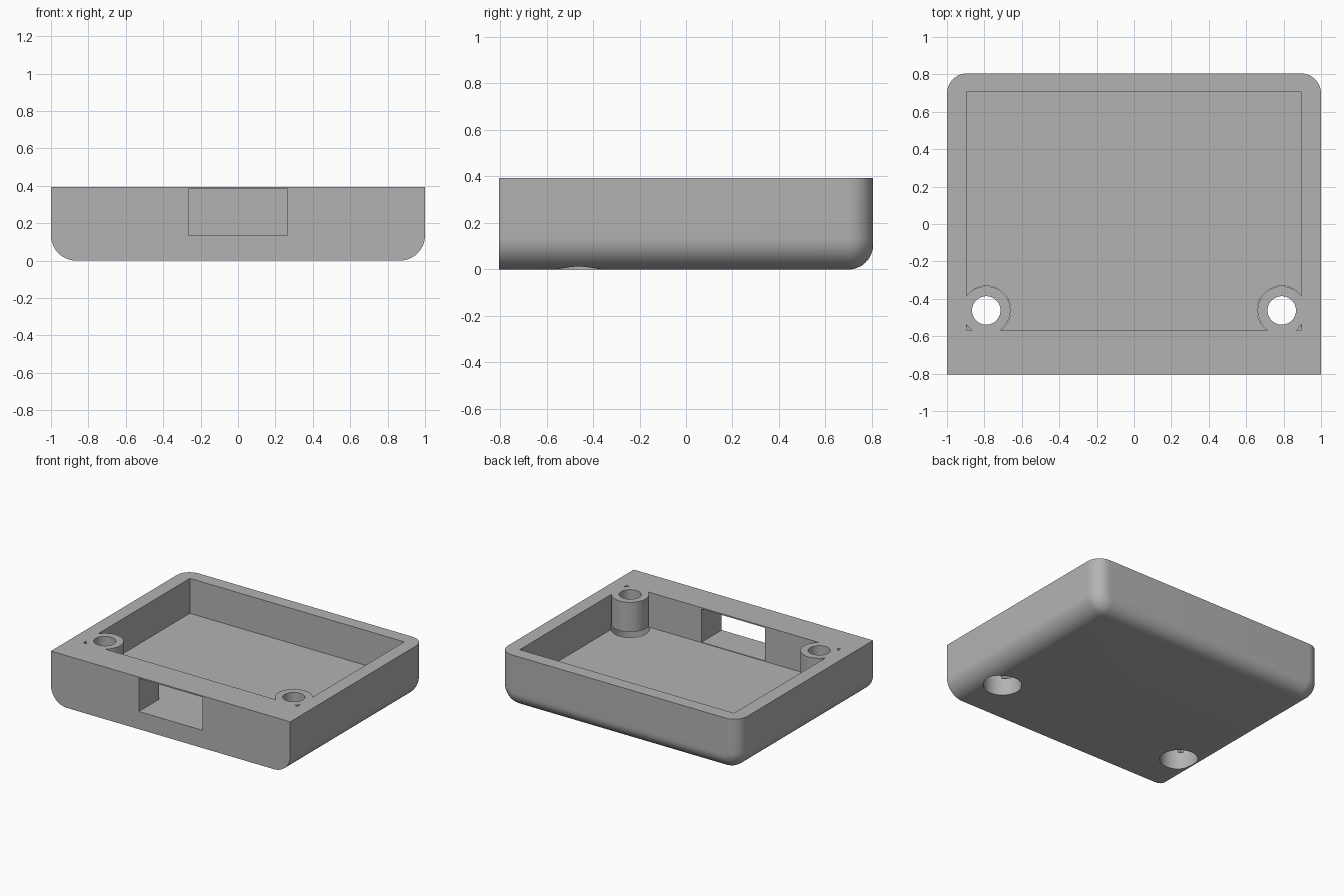
import bpy, bmesh
from math import sin, cos, pi, radians
from mathutils import Matrix

if "Cube" in bpy.data.objects:
    bpy.data.objects.remove(bpy.data.objects["Cube"])

HALF_X, HALF_Y, HEIGHT = 1.0, 0.805, 0.394
SIDE_R, BACK_R = 0.135, 0.107
FLOOR = 0.13
POST_X, POST_Y, POST_R = 0.79, -0.462, 0.129

grey = bpy.data.materials.new("plain grey")
grey.use_nodes = True
COLOUR = (0.45, 0.45, 0.45, 1)
grey.diffuse_color = COLOUR
grey.node_tree.nodes["Principled BSDF"].inputs["Base Color"].default_value = COLOUR


def make(name, bm):
    bmesh.ops.recalc_face_normals(bm, faces=bm.faces)
    mesh = bpy.data.meshes.new(name)
    bm.to_mesh(mesh)
    bm.free()
    mesh.materials.append(grey)
    obj = bpy.data.objects.new(name, mesh)
    bpy.context.collection.objects.link(obj)
    return obj


def box(name, lo, hi):
    bm = bmesh.new()
    bmesh.ops.create_cube(bm, size=1)
    for v in bm.verts:
        v.co = [a + (c + 0.5) * (b - a) for a, b, c in zip(lo, hi, v.co)]
    return make(name, bm)


def cylinder(name, x, radius, lo, hi):
    bm = bmesh.new()
    bmesh.ops.create_cone(bm, cap_ends=True, segments=64, radius1=radius,
                          radius2=radius, depth=hi - lo,
                          matrix=Matrix.Translation((x, POST_Y, (lo + hi) / 2)))
    return make(name, bm)


def subtract(target, cutter):
    cutter.hide_render = True
    mod = target.modifiers.new("cut", 'BOOLEAN')
    mod.operation, mod.solver, mod.object = 'DIFFERENCE', 'EXACT', cutter
    bpy.context.view_layer.objects.active = target
    bpy.ops.object.modifier_apply(modifier=mod.name)
    bpy.data.objects.remove(cutter)


# Tray body: profile with rounded lower sides, pushed from front to back
STEPS = 14
arc = [(HALF_X - SIDE_R + SIDE_R * cos(a), SIDE_R - SIDE_R * sin(a))
       for a in (i / STEPS * pi / 2 for i in range(STEPS + 1))]
right_half = [(HALF_X, HEIGHT)] + arc
profile = right_half + [(-x, z) for x, z in reversed(right_half)]
bm = bmesh.new()
front = bm.faces.new([bm.verts.new((x, -HALF_Y, z)) for x, z in profile])
pushed = bmesh.ops.extrude_face_region(bm, geom=[front], use_keep_orig=True)["geom"]
for v in pushed:
    if isinstance(v, bmesh.types.BMVert):
        v.co.y = HALF_Y
bmesh.ops.recalc_face_normals(bm, faces=bm.faces)

# Round the back outline, leaving the open rim sharp
back_edges = [e for e in bm.edges
              if all(v.co.y > HALF_Y - 0.001 for v in e.verts)
              and not all(v.co.z > HEIGHT - 0.001 for v in e.verts)]
bmesh.ops.bevel(bm, geom=back_edges, offset=BACK_R, offset_type='OFFSET',
                segments=12, profile=0.5, affect='EDGES')
tray = make("tray", bm)

# Cavity, leaving a screw post standing in each front corner
cavity = box("cavity_cutter", (-0.896, -0.566, FLOOR), (0.896, 0.705, 1))
for side in (-1, 1):
    subtract(cavity, cylinder("post_keeper", side * POST_X, POST_R, -1, 2))
subtract(tray, cavity)

# Screw holes, with a wide counterbore from below that clears the floor
for side in (-1, 1):
    subtract(tray, cylinder("counterbore", side * POST_X, POST_R + 0.002, -1, 0.17))
    subtract(tray, cylinder("screw_hole", side * POST_X, 0.076, -1, 1))

# Connector opening through the front wall
subtract(tray, box("opening_cutter", (-0.265, -1, 0.134), (0.265, -0.5, 0.384)))

bpy.ops.object.select_all(action='DESELECT')
tray.select_set(True)
bpy.context.view_layer.objects.active = tray
bpy.ops.object.shade_smooth_by_angle(angle=radians(30))
